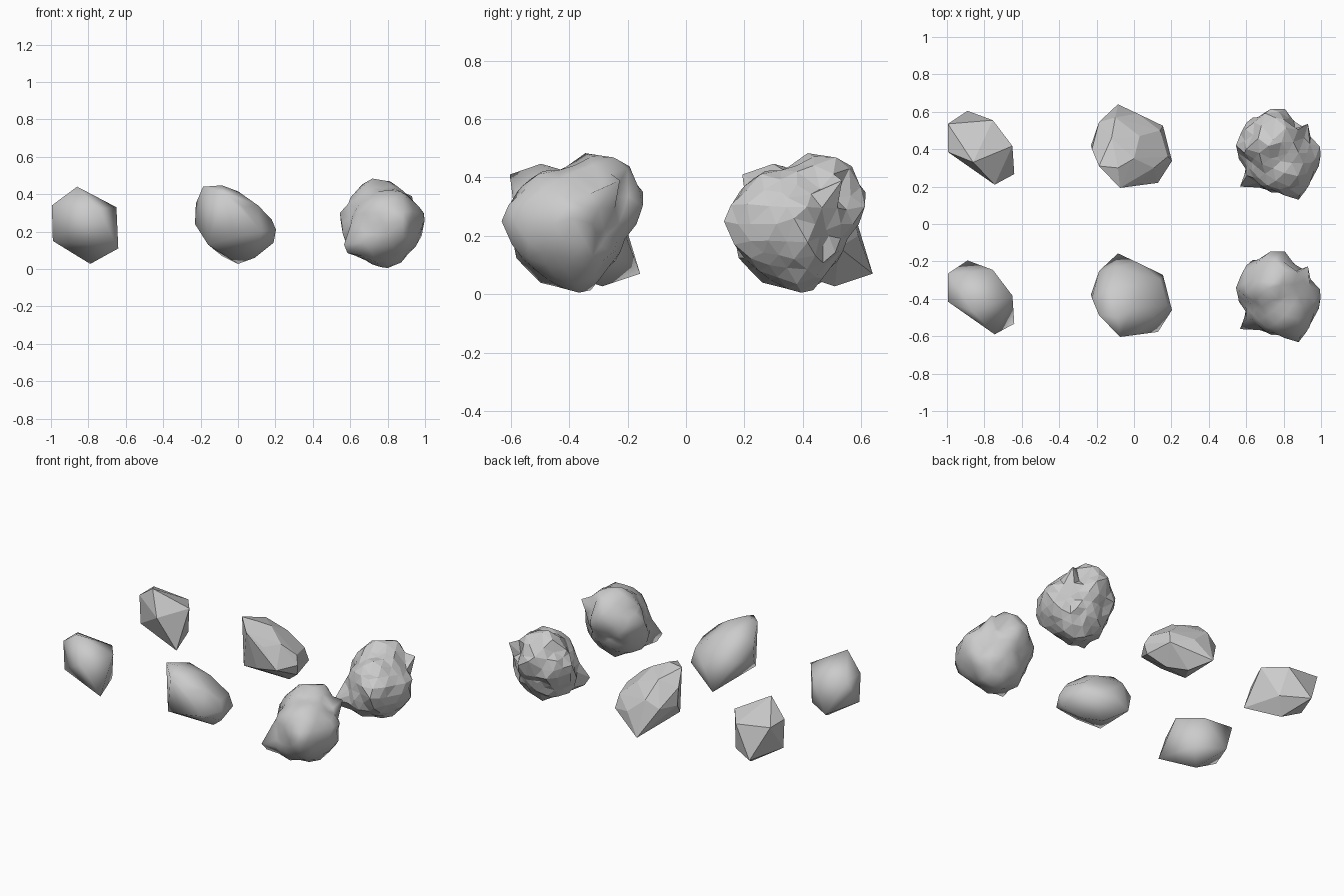
import bpy
import bmesh
import random
from mathutils import Vector

if "Cube" in bpy.data.objects:
    bpy.data.objects.remove(bpy.data.objects["Cube"], do_unlink=True)

# One plain stone colour for every rock
stone = bpy.data.materials.new("stone_grey")
stone.use_nodes = True
stone.diffuse_color = (0.6, 0.6, 0.6, 1)
shader = next(n for n in stone.node_tree.nodes if n.type == "BSDF_PRINCIPLED")
shader.inputs["Base Color"].default_value = stone.diffuse_color
shader.inputs["Roughness"].default_value = 0.8


def hull_mesh(name, corners):
    """Chiselled rock: convex hull around its corner points."""
    bm = bmesh.new()
    for corner in corners:
        bm.verts.new(corner)
    bmesh.ops.convex_hull(bm, input=bm.verts[:])
    spare = [v for v in bm.verts if not v.link_faces]
    bmesh.ops.delete(bm, geom=spare, context="VERTS")
    return finish(bm, name)


def craggy_mesh(name, centre, bumps, roughness):
    """Craggy rock: icosphere pulled through bumps and hollows, then roughened."""
    rng = random.Random(4)
    centre = Vector(centre)
    bm = bmesh.new()
    bmesh.ops.create_icosphere(bm, subdivisions=3, radius=1)
    offsets = [Vector(b) - centre for b in bumps]
    # The vertex closest to each bump lands exactly on it
    pinned = {}
    for off in offsets:
        free = [v for v in bm.verts if v not in pinned]
        pinned[max(free, key=lambda v: v.co.dot(off.normalized()))] = off
    for v in bm.verts:
        if v in pinned:
            continue
        weights = [max(v.co.angle(off), 0.02) ** -4 for off in offsets]
        radius = sum(w * off.length for w, off in zip(weights, offsets)) / sum(weights)
        v.co *= radius * (1 + rng.uniform(-roughness, roughness))
    for v, off in pinned.items():
        v.co = off
    for v in bm.verts:
        v.co += centre
    return finish(bm, name)


def finish(bm, name):
    bmesh.ops.recalc_face_normals(bm, faces=bm.faces[:])
    mesh = bpy.data.meshes.new(name)
    bm.to_mesh(mesh)
    bm.free()
    mesh.materials.append(stone)
    return mesh


def place_pair(mesh, name, spacing):
    """Faceted rock at the back, its smooth twin in front."""
    for style, smooth in (("faceted", False), ("smooth", True)):
        data = mesh.copy()
        data.polygons.foreach_set("use_smooth", [smooth] * len(data.polygons))
        rock = bpy.data.objects.new(style + "_" + name, data)
        rock.location.y = -spacing if smooth else 0
        bpy.context.collection.objects.link(rock)
    bpy.data.meshes.remove(mesh)


# Small rock: top, upper ring, lower ring and bottom
small_corners = [
    (-.86, .33, .44),
    (-.995, .385, .34), (-.995, .535, .34), (-.755, .555, .31),
    (-.65, .417, .33), (-.745, .21, .32),
    (-.89, .605, .12), (-.72, .505, .12), (-.64, .267, .11), (-.99, .39, .15),
    (-.79, .44, .027),
]

# Medium rock, leaning from high front to low back
medium_corners = [
    (-.187, .31, .44), (-.086, .30, .447), (-.075, .193, .41), (0, .35, .415),
    (.107, .30, .34), (.18, .36, .265), (.203, .337, .21), (.19, .35, .14),
    (.155, .525, .16), (.14, .50, .25), (.02, .59, .20), (-.086, .64, .07),
    (0, .51, .027), (-.187, .545, .25), (-.23, .42, .24), (-.225, .40, .35),
    (-.16, .29, .13), (.128, .22, .20), (-.10, .57, .30), (-.02, .23, .17),
    (.03, .22, .33), (.03, .47, .35), (-.17, .30, .30), (-.12, .46, .40),
    (.09, .41, .06),
]

# Large rock: points on its ridges, spikes and hollows
large_bumps = [
    # Crown and base
    (.743, .45, .478), (.77, .36, .43), (.88, .38, .42), (.80, .395, .005),
    (.685, .38, .045), (.80, .56, .43),
    # Right wing and the hollow in front of it
    (.97, .35, .33), (.998, .37, .26), (.95, .37, .12), (.94, .22, .24),
    # Front wing
    (.88, .13, .25), (.83, .20, .37), (.81, .235, .09), (.78, .17, .24),
    # Low spike at the front left, broad at its root
    (.567, .20, .13), (.585, .23, .085), (.67, .195, .14), (.66, .22, .22),
    (.60, .29, .19), (.60, .32, .10), (.65, .31, .35), (.66, .25, .07),
    # Left wing
    (.545, .42, .30), (.55, .43, .25), (.60, .40, .38), (.61, .47, .16),
    (.60, .54, .29), (.60, .35, .27),
    # Back wing and the high spike beside it
    (.73, .615, .35), (.72, .54, .18), (.80, .51, .11), (.93, .535, .39),
    (.86, .51, .33), (.91, .46, .36), (.90, .48, .22), (.66, .57, .30),
]

place_pair(hull_mesh("small", small_corners), "small_rock", 0.8)
place_pair(hull_mesh("medium", medium_corners), "medium_rock", 0.797)
place_pair(craggy_mesh("large", (.77, .38, .24), large_bumps, 0.05), "large_rock", 0.762)
